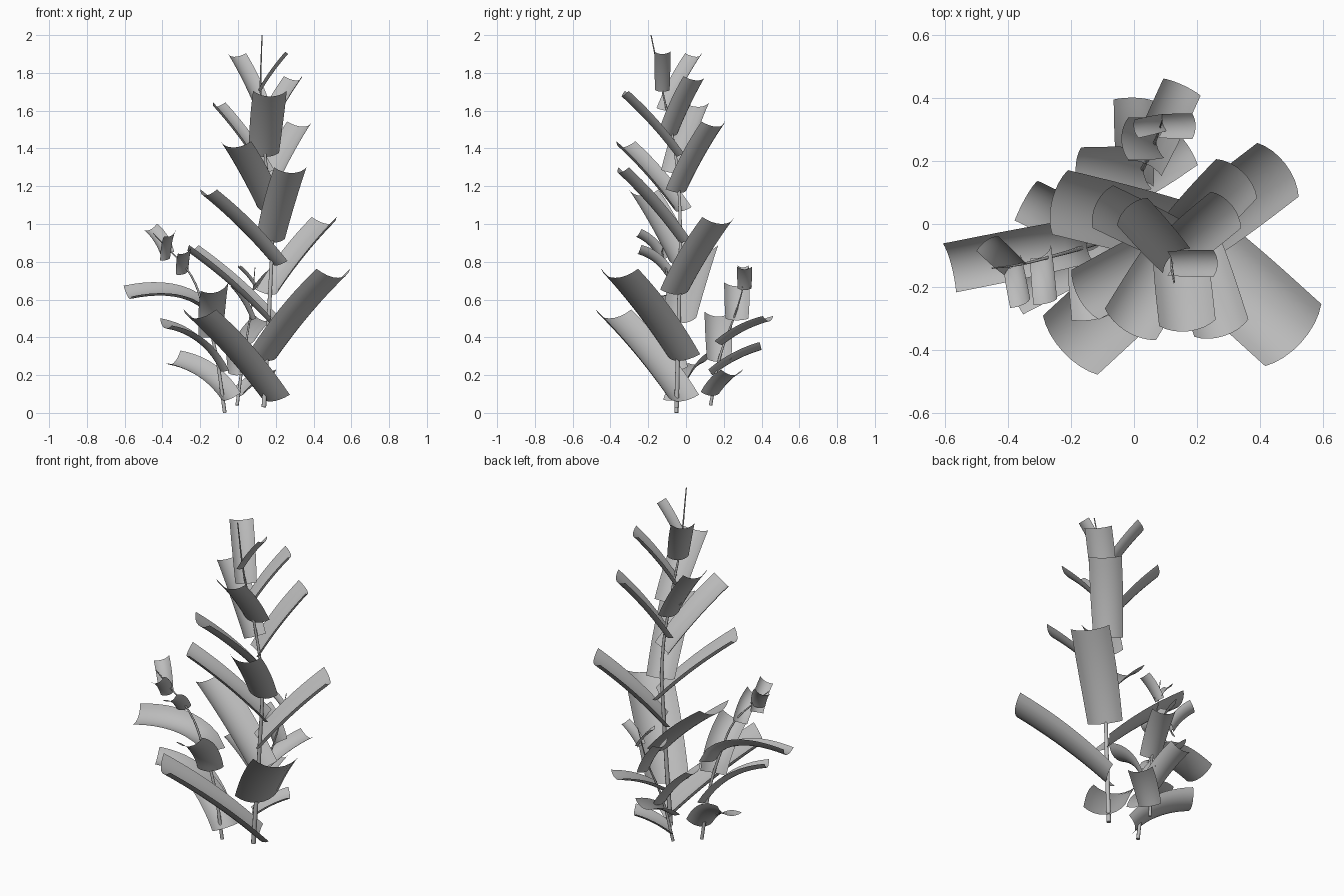
import bpy, math
from mathutils import Vector, Matrix

if "Cube" in bpy.data.objects:
    bpy.data.objects.remove(bpy.data.objects["Cube"])

grey = bpy.data.materials.new("plain_grey")
grey.diffuse_color = (0.5, 0.5, 0.5, 1)
grey.use_nodes = True
grey.node_tree.nodes["Principled BSDF"].inputs["Base Color"].default_value = grey.diffuse_color
UP = Vector((0, 0, 1))


def make_mesh(name, verts, faces):
    me = bpy.data.meshes.new(name)
    me.from_pydata(verts, [], faces)
    me.materials.append(grey)
    me.polygons.foreach_set("use_smooth", [True] * len(faces))
    ob = bpy.data.objects.new(name, me)
    bpy.context.collection.objects.link(ob)
    return ob


def leaf(name, base, tip, width, bow=0.06, roll=0, skew=1.0, nu=8, nv=10):
    """Cupped strip arching from base to tip; skew < 1 moves the arch to the base."""
    a, b = Vector(base), Vector(tip)
    chord = b - a
    side0 = chord.cross(UP).normalized()
    lift = side0.cross(chord).normalized()

    def centre(t):
        u = max(t, 0) ** skew
        return a + chord * t + lift * (4 * bow * chord.length * u * (1 - u))

    verts, faces = [], []
    half = math.radians(48)
    for i in range(nv + 1):
        t = i / nv
        c = centre(t)
        tangent = (centre(min(1, t + .02)) - centre(max(0, t - .02))).normalized()
        # positive roll raises the side edge
        side = Matrix.Rotation(math.radians(-roll), 3, tangent) @ side0
        n = side.cross(tangent).normalized()
        w = width * (0.9 + 0.1 * math.sin(math.pi * min(1, t * 1.3) * 0.5))
        r = w / 2 / math.sin(half)
        for j in range(nu + 1):
            ang = half * (2 * j / nu - 1)
            verts.append(c + side * (r * math.sin(ang)) + n * (r * (1 - math.cos(ang))))
    for i in range(nv):
        for j in range(nu):
            k = i * (nu + 1) + j
            faces.append((k, k + 1, k + nu + 2, k + nu + 1))
    return make_mesh(name, verts, faces)


def stem(name, points, r0, r1):
    """Tapered round stem along a smooth path."""
    cu = bpy.data.curves.new(name, "CURVE")
    cu.dimensions = "3D"
    cu.bevel_depth = 1.0
    cu.bevel_resolution = 2
    cu.resolution_u = 4
    cu.use_fill_caps = True
    sp = cu.splines.new("BEZIER")
    sp.bezier_points.add(len(points) - 1)
    for i, (bp, p) in enumerate(zip(sp.bezier_points, points)):
        bp.co = p
        bp.handle_left_type = bp.handle_right_type = "AUTO"
        bp.radius = r0 + (r1 - r0) * i / (len(points) - 1)
    cu.materials.append(grey)
    ob = bpy.data.objects.new(name, cu)
    bpy.context.collection.objects.link(ob)


# Three stems
stem("main_stem", [(.137, -.05, .03), (.17, -.035, .65), (.18, -.03, 1.0),
                   (.14, -.06, 1.4), (.12, -.115, 1.66), (.127, -.185, 2.0)], .013, .003)
stem("left_stem", [(-.07, -.05, 0), (-.12, -.06, .33), (-.18, -.08, .55),
                   (-.25, -.1, .73), (-.37, -.13, .87), (-.45, -.14, .95)], .01, .002)
stem("back_stem", [(-.005, .13, .04), (.03, .18, .3), (.07, .27, .55),
                   (.09, .33, .77)], .009, .002)

# Leaves of the tall stem: base, tip, width
main = [
    ((.17, -.04, .06), (-.225, -.405, .50), .255),
    ((.16, -.04, .275), (.53, -.375, .715), .265),
    ((.17, -.03, .475), (-.26, .075, .85), .21),
    ((.18, -.04, .625), (.48, .19, 1.0), .215),
    ((.20, -.03, .78), (-.175, -.235, 1.15), .18),
    ((.18, -.03, .90), (.285, -.355, 1.27), .18),
    ((.16, -.04, 1.065), (-.025, -.34, 1.405), .19),
    ((.16, -.03, 1.165), (.345, .165, 1.515), .18),
    ((.14, -.06, 1.27), (-.12, .065, 1.62), .15),
    ((.14, -.05, 1.355), (.172, -.34, 1.675), .18),
    ((.14, -.08, 1.465), (.31, .06, 1.76), .15),
    ((.12, -.10, 1.60), (-.02, .055, 1.885), .13),
    ((.12, -.125, 1.70), (.265, -.125, 1.90), .085),
]
for i, (a, b, w) in enumerate(main):
    leaf(f"main_leaf_{i + 1}", a, b, w, 0.025)

# Leaves of the left stem: base, tip, width, arch, roll, skew
left = [
    ((-.05, -.05, .07), (-.34, .09, .265), .16, .1, 25, 1),
    ((-.09, -.06, .22), (-.39, -.215, .45), .15, .12, 15, 1),
    ((-.13, -.08, .40), (-.11, -.30, .64), .16, .1, -20, 1),
    ((-.15, -.04, .49), (-.58, -.125, .61), .17, .17, 20, .75),
    ((-.285, -.10, .735), (-.27, -.25, .85), .09, .1, -32, 1),
    ((-.375, -.13, .81), (-.35, -.255, .94), .08, .1, -32, 1),
    ((-.38, -.13, .84), (-.465, -.05, .97), .09, .08, 25, 1),
]
for i, args in enumerate(left):
    leaf(f"left_leaf_{i + 1}", *args)

# Leaves of the back stem: base, tip, width, arch, roll
back = [
    ((.01, .14, .09), (.17, .25, .20), .14, .05, 0),
    ((.01, .14, .20), (.005, .40, .335), .13, .05, 12),
    ((.03, .175, .27), (-.185, .17, .51), .145, .05, 0),
    ((.04, .19, .36), (.155, .44, .485), .13, .05, 0),
    ((.07, .27, .49), (-.04, .27, .67), .135, .05, 0),
    ((.09, .31, .65), (.195, .31, .76), .08, .05, 0),
    ((.09, .32, .66), (.0, .30, .77), .06, .05, 0),
]
for i, args in enumerate(back):
    leaf(f"back_leaf_{i + 1}", *args)
